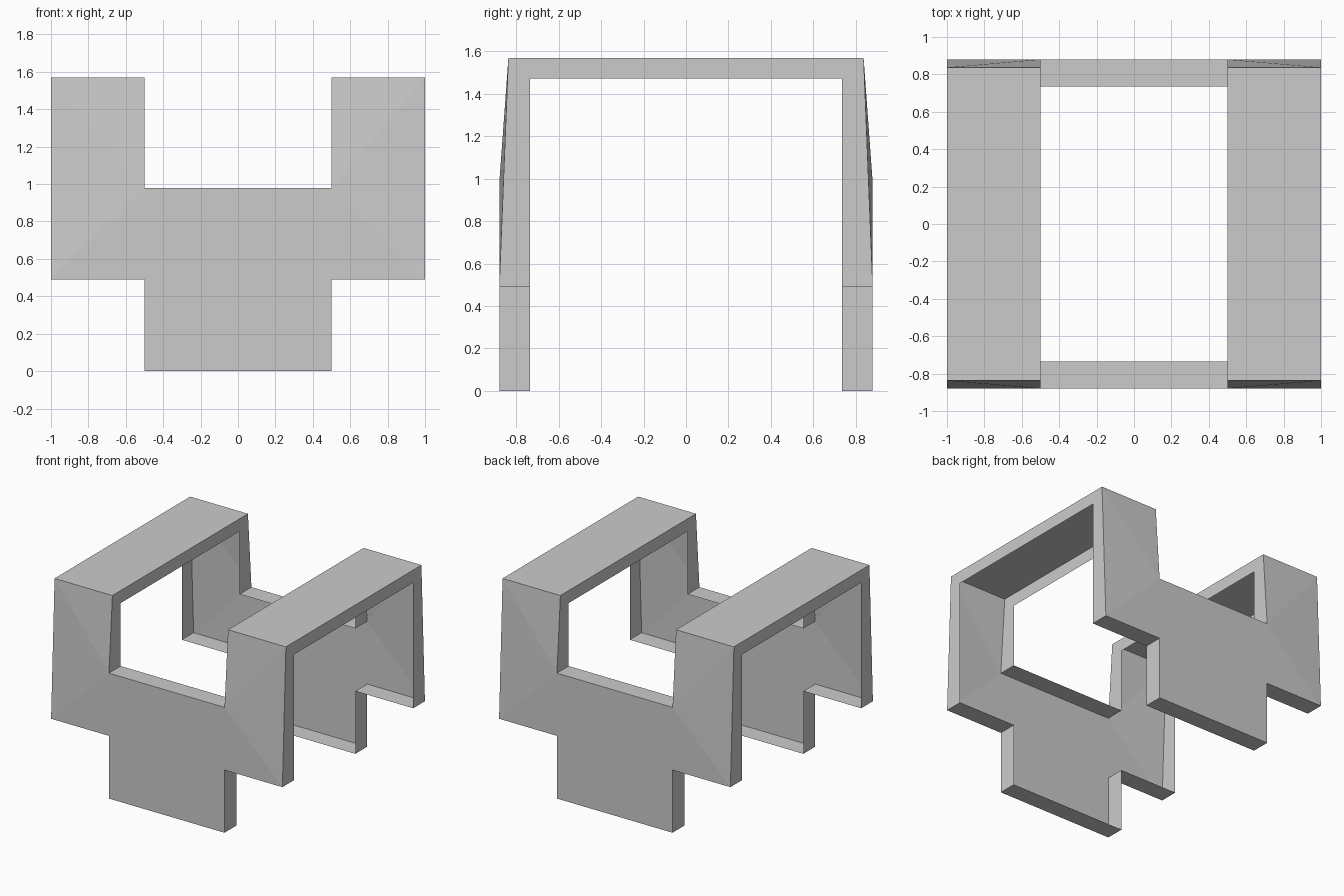
import bpy
import bmesh
from math import radians

if "Cube" in bpy.data.objects:
    bpy.data.objects.remove(bpy.data.objects["Cube"])

# The model is an open shell: outer skin plus rims, with no inner lining
INNER_Y, OUTER_Y, TOP_Y = -0.735, -0.88, -0.837
BEAM_BOTTOM, BEAM_TOP = 1.472, 1.57

# Half outline of an end wall in x, z: centre tab, then the raised side wing
outline = [(0, 0), (0.5, 0), (0.5, 0.49), (1, 0.49),
           (1, BEAM_TOP), (0.5, BEAM_TOP), (0.5, 0.98), (0, 0.98)]
WING_TOP = (4, 5)

bm = bmesh.new()
inner, outer = [], []
for i, (x, z) in enumerate(outline):
    top = i in WING_TOP
    inner.append(bm.verts.new((x, INNER_Y, BEAM_BOTTOM if top else z)))
    outer.append(bm.verts.new((x, TOP_Y if top else OUTER_Y, z)))

# Flat outer panel and the two sloped wing facets
for corners in ((0, 1, 2, 3, 6, 7), (3, 4, 6), (4, 5, 6)):
    bm.faces.new([outer[i] for i in corners])

# Wall rims, left open where the beam joins and at the centre plane
for i in (0, 1, 2, 3, 5, 6):
    bm.faces.new((inner[i], inner[i + 1], outer[i + 1], outer[i]))

# Half of the top beam (two side rims and the top), running to the middle
ring = [inner[5], outer[5], outer[4], inner[4]]
middle = [bm.verts.new((v.co.x, 0, v.co.z)) for v in ring]
for i in range(3):
    bm.faces.new((ring[i], ring[i + 1], middle[i + 1], middle[i]))

# Mirror the quarter left-right and front-back, then clean the seams
for axis in ("X", "Y"):
    bmesh.ops.mirror(bm, geom=bm.verts[:] + bm.edges[:] + bm.faces[:],
                     axis=axis, merge_dist=0.0001)
bmesh.ops.remove_doubles(bm, verts=bm.verts[:], dist=0.0001)
bmesh.ops.recalc_face_normals(bm, faces=bm.faces[:])
bmesh.ops.dissolve_limit(bm, angle_limit=radians(0.5),
                         verts=bm.verts[:], edges=bm.edges[:])

# Make sure the skin faces outward
bm.normal_update()
beam_top = max(bm.faces, key=lambda f: f.calc_center_median().z)
if beam_top.normal.z < 0:
    bmesh.ops.reverse_faces(bm, faces=bm.faces[:])

mesh = bpy.data.meshes.new("bracket_frame")
bm.to_mesh(mesh)
bm.free()
frame = bpy.data.objects.new("bracket_frame", mesh)
bpy.context.collection.objects.link(frame)
